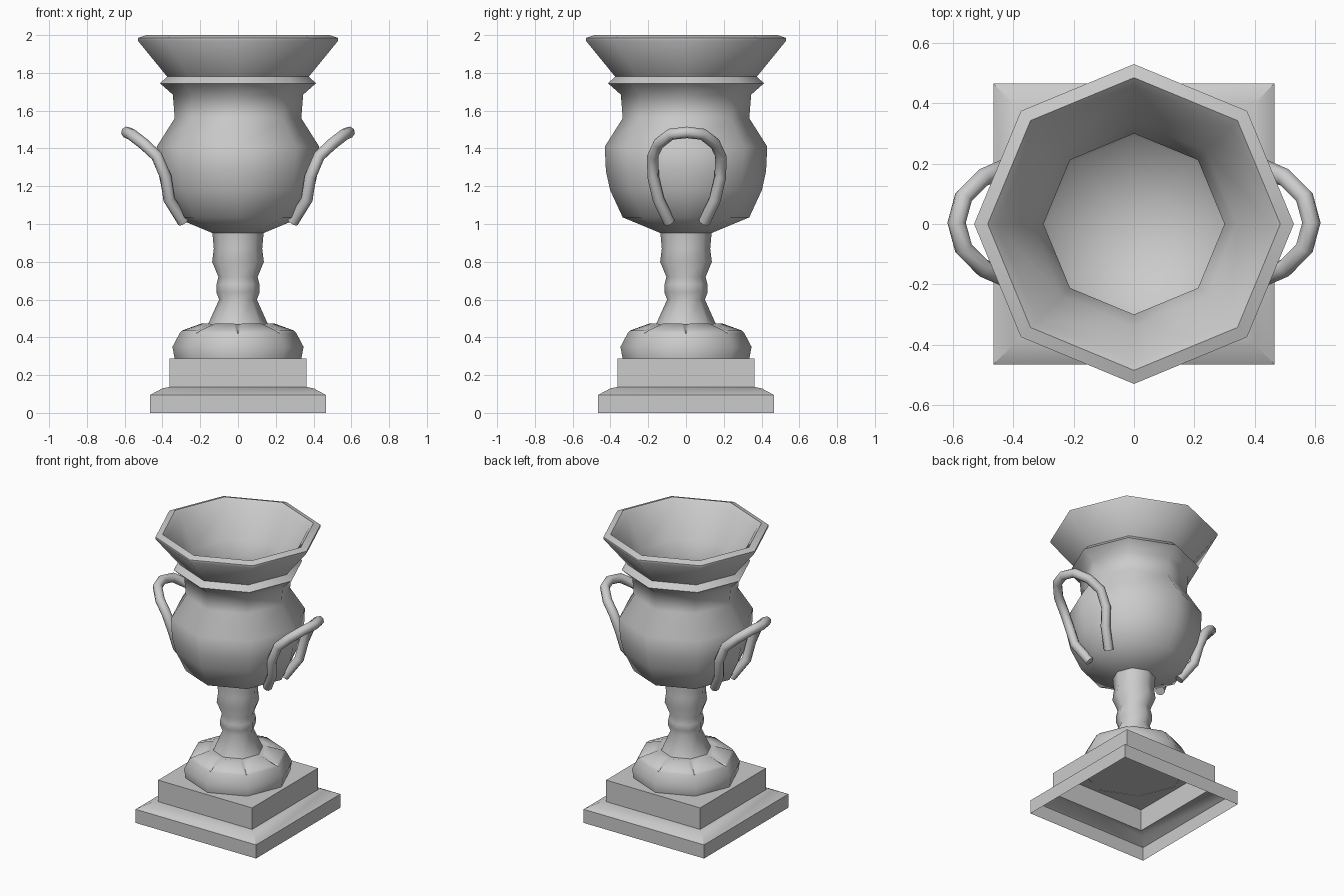
import bpy, bmesh, math

if "Cube" in bpy.data.objects:
    bpy.data.objects.remove(bpy.data.objects["Cube"])


def finish(obj, angle):
    bpy.ops.object.select_all(action='DESELECT')
    obj.select_set(True)
    bpy.context.view_layer.objects.active = obj
    bpy.ops.object.shade_smooth_by_angle(angle=math.radians(angle))


def lathe(name, profile, sides, start=0.0, inset=None, angle=50):
    """Revolve (radius, z) points with few sides; radius 0 closes to a point."""
    bm = bmesh.new()
    rings = []
    for r, z in profile:
        if r == 0:
            rings.append([bm.verts.new((0, 0, z))] * sides)
        else:
            rings.append([bm.verts.new((r * math.cos(start + math.tau * i / sides),
                                        r * math.sin(start + math.tau * i / sides), z))
                          for i in range(sides)])
    panels = []
    for k, (a, b) in enumerate(zip(rings, rings[1:])):
        for i in range(sides):
            j = (i + 1) % sides
            corners = list(dict.fromkeys((a[i], a[j], b[j], b[i])))
            face = bm.faces.new(corners)
            if k == inset:
                panels.append(face)
    bm.normal_update()
    if panels:
        bmesh.ops.inset_individual(bm, faces=panels, thickness=0.022, depth=0.012)
    mesh = bpy.data.meshes.new(name)
    bm.to_mesh(mesh)
    bm.free()
    obj = bpy.data.objects.new(name, mesh)
    bpy.context.collection.objects.link(obj)
    finish(obj, angle)
    return obj


# Square stepped plinth, open underneath
s = math.sqrt(2)
lathe("plinth", [(0.465 * s, 0), (0.465 * s, 0.095), (0.40 * s, 0.13),
                 (0.363 * s, 0.137), (0.363 * s, 0.287), (0, 0.287)],
      4, math.pi / 4, angle=30)

# Octagonal domed foot with raised panels
lathe("foot_dome", [(0.335, 0.285), (0.347, 0.35), (0.31, 0.42),
                    (0.18, 0.468), (0.13, 0.465)], 8, inset=2, angle=46)

# Turned stem
lathe("stem", [(0.165, 0.455), (0.10, 0.60), (0.115, 0.64), (0.114, 0.68),
               (0.104, 0.72), (0.137, 0.80), (0.128, 0.87), (0.137, 0.965)], 8)

# Octagonal bowl: outside, over the rim, then the hollow inside
lathe("bowl", [(0, 0.94), (0.135, 0.952), (0.335, 1.035), (0.402, 1.18), (0.424, 1.28),
               (0.43, 1.41), (0.335, 1.56), (0.345, 1.685), (0.413, 1.745),
               (0.375, 1.78), (0.53, 1.97), (0.53, 1.985), (0.485, 2.0),
               (0.455, 1.97), (0.34, 1.77), (0.30, 1.68), (0.30, 1.56),
               (0.39, 1.40), (0.385, 1.28), (0.36, 1.18), (0.29, 1.06), (0, 0.98)], 8)

# Horseshoe handles, one on each side
half = [(0.29, 0.093, 1.01), (0.365, 0.15, 1.13), (0.383, 0.178, 1.25),
        (0.43, 0.18, 1.36), (0.50, 0.15, 1.425), (0.565, 0.085, 1.475)]
path = half + [(0.588, 0, 1.485)] + [(x, -y, z) for x, y, z in reversed(half)]
for side, name in ((1, "handle_right"), (-1, "handle_left")):
    curve = bpy.data.curves.new(name, 'CURVE')
    curve.dimensions = '3D'
    curve.bevel_depth = 0.031
    curve.bevel_resolution = 2
    curve.use_fill_caps = True
    spline = curve.splines.new('POLY')
    spline.points.add(len(path) - 1)
    for p, (x, y, z) in zip(spline.points, path):
        p.co = (side * x, y + 0.004, z, 1)
    handle = bpy.data.objects.new(name, curve)
    bpy.context.collection.objects.link(handle)
    bpy.ops.object.select_all(action='DESELECT')
    handle.select_set(True)
    bpy.context.view_layer.objects.active = handle
    bpy.ops.object.convert(target='MESH')
    finish(bpy.context.view_layer.objects.active, 50)
